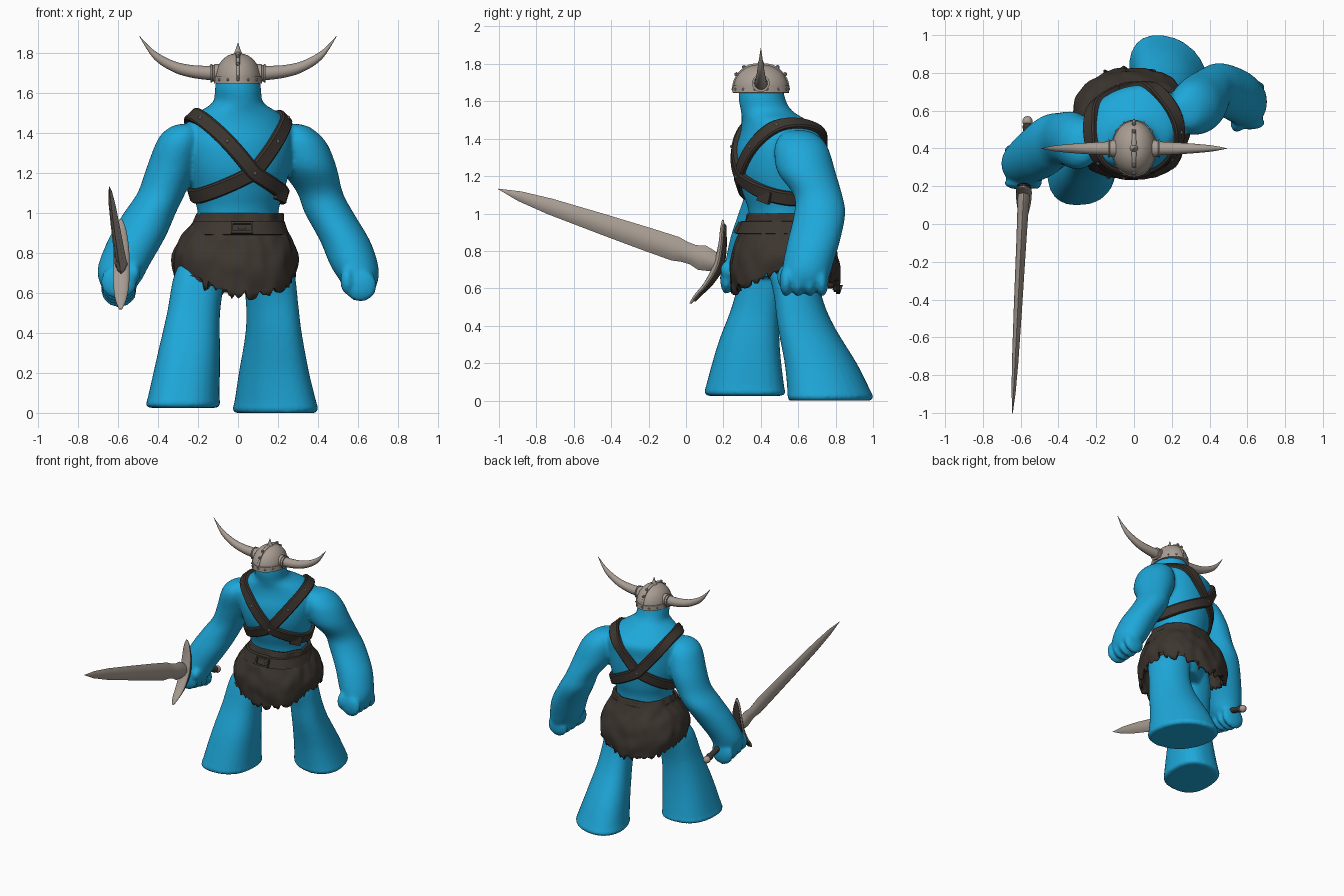
import bpy, bmesh, math, random
from mathutils import Matrix, Vector, noise
from mathutils.bvhtree import BVHTree

if "Cube" in bpy.data.objects:
    bpy.data.objects.remove(bpy.data.objects["Cube"])

random.seed(4)
TWIST = math.radians(20)


def material(name, rgb):
    m = bpy.data.materials.new(name)
    m.diffuse_color = (*rgb, 1)
    m.use_nodes = True
    m.node_tree.nodes["Principled BSDF"].inputs["Base Color"].default_value = m.diffuse_color
    return m


SKIN = material("blue_skin", (0.013, 0.39, 0.70))
HIDE = material("dark_hide", (0.046, 0.036, 0.029))
BONE = material("bone_metal", (0.39, 0.335, 0.29))


def smooth_rows(rows, steps):
    """Catmull-Rom interpolation of (x, y, z, rx, ry) rows."""
    out = []
    for i in range(len(rows) - 1):
        a, b, c, d = (rows[max(0, min(len(rows) - 1, i + k))] for k in (-1, 0, 1, 2))
        for s in range(steps):
            t = s / steps
            out.append([0.5 * (2 * q + (r - p) * t + (2 * p - 5 * q + 4 * r - u) * t * t
                               + (3 * q - p - 3 * r + u) * t ** 3) for p, q, r, u in zip(a, b, c, d)])
    return out + [list(rows[-1])]


def loft(bm, rows, n=32, steps=4, twist=0.0, sq=2.0, M=Matrix(), cap=True, skew=0.0):
    """Stack of (super)elliptic rings, turned by twist, skewed to a diagonal and moved by M."""
    rings = []
    for x, y, z, rx, ry in smooth_rows(rows, steps):
        ring = []
        for k in range(n):
            a = 2 * math.pi * k / n
            c, s = math.cos(a + skew), math.sin(a - skew)
            f = (abs(math.cos(a)) ** sq + abs(math.sin(a)) ** sq) ** (-1 / sq)
            u, v = rx * c * f, ry * s * f
            p = Vector((x + u * math.cos(twist) - v * math.sin(twist),
                        y + u * math.sin(twist) + v * math.cos(twist), z))
            ring.append(bm.verts.new(M @ p))
        rings.append(ring)
    for r0, r1 in zip(rings, rings[1:]):
        for k in range(n):
            bm.faces.new((r0[k], r0[(k + 1) % n], r1[(k + 1) % n], r1[k]))
    if cap:
        bm.faces.new(rings[0][::-1])
        bm.faces.new(rings[-1])
    return rings


def ball(bm, loc, radii, sub=2):
    M = Matrix.Translation(loc) @ Matrix.Diagonal((*radii, 1))
    bmesh.ops.create_icosphere(bm, subdivisions=sub, radius=1, matrix=M)


def finish(name, bm, mat, angle=40):
    bmesh.ops.recalc_face_normals(bm, faces=bm.faces)
    me = bpy.data.meshes.new(name)
    bm.to_mesh(me)
    me.materials.append(mat)
    me.shade_smooth()
    me.set_sharp_from_angle(angle=math.radians(angle))
    ob = bpy.data.objects.new(name, me)
    bpy.context.collection.objects.link(ob)
    return ob


# Body: torso and head, arms, legs and fists fused by a voxel remesh
TORSO = [(0, .51, .66, .14, .14), (0, .52, .8, .2, .17), (0, .515, 1.0, .205, .175),
         (0, .51, 1.1, .232, .2), (0, .5, 1.22, .265, .225), (0, .5, 1.34, .285, .225),
         (0, .51, 1.43, .272, .212), (0, .475, 1.495, .215, .172), (0, .43, 1.55, .126, .138),
         (0, .405, 1.62, .114, .125), (0, .4, 1.72, .1, .115)]
body = bmesh.new()
loft(body, TORSO, 48, twist=TWIST)
body.normal_update()
torso_tree = BVHTree.FromBMesh(body)
loft(body, [(.27, .60, 1.445, .02, .03), (.28, .60, 1.432, .07, .08), (.3, .61, 1.39, .108, .125),
            (.32, .62, 1.33, .134, .148), (.355, .645, 1.22, .14, .155), (.41, .705, 1.1, .114, .13),
            (.455, .715, 1.0, .122, .137), (.535, .685, .86, .125, .14), (.58, .655, .74, .12, .135),
            (.605, .64, .66, .095, .125), (.61, .63, .6, .06, .1)])
loft(body, [(-.26, .41, 1.445, .02, .03), (-.27, .415, 1.43, .065, .08), (-.285, .42, 1.39, .1, .12),
            (-.302, .43, 1.33, .116, .14), (-.335, .45, 1.22, .124, .145), (-.382, .45, 1.1, .12, .14),
            (-.44, .43, 1.0, .13, .15), (-.502, .38, .88, .14, .14), (-.57, .33, .74, .128, .12),
            (-.59, .31, .66, .105, .11), (-.60, .30, .6, .06, .09)])
loft(body, [(.187, .77, 0, .2, .218), (.187, .772, .02, .214, .23), (.187, .765, .05, .205, .222),
            (.18, .72, .2, .175, .192), (.178, .64, .4, .14, .15), (.17, .6, .55, .13, .128),
            (.15, .57, .7, .13, .13), (.11, .55, .8, .11, .12)], sq=2.2, skew=.13)
loft(body, [(-.275, .315, .025, .175, .205), (-.275, .315, .045, .187, .217), (-.272, .315, .07, .18, .21),
            (-.245, .335, .3, .155, .165), (-.222, .375, .5, .132, .13),
            (-.187, .43, .7, .128, .13), (-.13, .48, .8, .11, .12)], sq=2.5, skew=-.05)
for i in range(4):
    ball(body, (.612, .535 + i * .064, .637), (.085, .036, .085))       # open-side fist
    ball(body, (-.595, .215 + i * .06, .655 - i * .014), (.095, .034, .09))  # sword fist
ball(body, (.545, .53, .66), (.035, .045, .07))
ball(body, (-.52, .23, .7), (.035, .05, .05))
ob = finish("body", body, SKIN)
rm = ob.modifiers.new("fuse", 'REMESH')
rm.mode, rm.voxel_size, rm.use_smooth_shade = 'VOXEL', 0.012, True
sm = ob.modifiers.new("soften", 'SMOOTH')
sm.factor, sm.iterations = 0.5, 6

# Crossed chest straps: rays from inside the torso find each closed loop
R = Matrix.Rotation(TWIST, 3, 'Z')
studs = bmesh.new()
for name, side in (("chest_strap_right", -1), ("chest_strap_left", 1)):
    high = Vector((side * .235, 0, .285)).normalized()
    low = Vector((side * -.24, 0, -.125)).normalized()
    path = []
    for k in range(72):
        a = 2 * math.pi * k / 72
        c, s = math.cos(a), math.sin(a)
        d = R @ ((high if c > 0 else low) * abs(c) + Vector((0, -s, .15 * max(0, -s))))
        hit, nrm, _, _ = torso_tree.ray_cast(Vector((0, .5, 1.2)), d)
        path.append((hit, nrm))
    bm = bmesh.new()
    rings = []
    lift = .005 if side < 0 else 0
    for k in range(72):
        p = sum((path[(k + j) % 72][0] for j in (-1, 0, 1)), Vector()) / 3
        nr = sum((path[(k + j) % 72][1] for j in (-2, -1, 0, 1, 2)), Vector()).normalized()
        w = nr.cross(path[(k + 1) % 72][0] - path[k - 1][0]).normalized()
        rings.append([bm.verts.new(p + w * s + nr * h) for s, h in
                      ((-.038, -.025), (-.038, .014 + lift), (-.03, .022 + lift),
                       (.03, .022 + lift), (.038, .014 + lift), (.038, -.025))])
        if k in (3, 9, 18, 54):
            ball(studs, p + nr * (.021 + lift), (.01, .01, .01), 1)
    for k in range(72):
        r0, r1 = rings[k], rings[(k + 1) % 72]
        for j in range(6):
            bm.faces.new((r0[j], r0[(j + 1) % 6], r1[(j + 1) % 6], r1[j]))
    finish(name, bm, HIDE)
finish("strap_studs", studs, BONE)

# Loose strap end at the side of the chest
bm = bmesh.new()
bmesh.ops.create_cube(bm, size=1, matrix=Matrix.Translation((.215, .42, 1.09))
                      @ Matrix.Rotation(.9, 4, 'Z') @ Matrix.Rotation(.3, 4, 'Y') @ Matrix.Diagonal((.08, .02, .065, 1)))
finish("strap_end", bm, HIDE)

# Fur skirt: wobbly loft with a ragged hem, deepest at front and back
bm = bmesh.new()
rings = loft(bm, [(.01, .52, 1.0, .21, .192), (0, .52, .94, .228, .212), (-.01, .525, .86, .27, .26),
                  (-.014, .527, .77, .305, .287), (-.015, .53, .7, .312, .293),
                  (-.015, .53, .62, .3, .285)], 120, 5, sq=2.4, cap=False)
for i, ring in enumerate(rings):
    for v in ring:
        off = Vector((v.co.x + .015, v.co.y - .53, 0)).normalized()
        hem = .695 - .105 * (off @ Vector((-math.sin(.2), math.cos(.2), 0))) ** 2
        v.co.z = 1 - (1 - v.co.z) * (1 - hem) / .38
        v.co += off * .014 * noise.noise(Vector((v.co.x * 16, v.co.y * 16, v.co.z * 9)))
        if i == len(rings) - 1:
            v.co.z += random.uniform(-.028, .025)
ob = finish("fur_skirt", bm, HIDE, 60)
so = ob.modifiers.new("thickness", 'SOLIDIFY')
so.thickness = .02

# Belt (sunk into the fur at the back) and buckle with a pale pin
bm = bmesh.new()
loft(bm, [(0, .512, .89, .245, .237), (0, .512, .892, .255, .247), (.004, .51, .958, .228, .217),
          (.004, .51, .96, .218, .207)], 64, 1, sq=2.4)
finish("belt", bm, HIDE)
tilt = Matrix.Translation((.02, .275, .925)) @ Matrix.Rotation(-.45, 4, 'X')
for name, mat, bars in (("belt_buckle", HIDE, ((0, .026, .11, .012), (0, -.026, .11, .012),
                                               (.05, 0, .012, .064), (-.05, 0, .012, .064))),
                        ("buckle_pin", BONE, ((0, 0, .04, .007),))):
    bm = bmesh.new()
    for x, z, w, h in bars:
        bmesh.ops.create_cube(bm, size=1, matrix=tilt @ Matrix.Translation((x, 0, z)) @ Matrix.Diagonal((w, .018, h, 1)))
    finish(name, bm, mat)

# Helmet: dome, rim, crest, spike and rivets
bm = bmesh.new()
loft(bm, [(0, .4, 1.65, .115, .147), (0, .4, 1.7, .112, .142), (0, .4, 1.75, .09, .115),
          (0, .4, 1.785, .052, .066), (0, .4, 1.798, .006, .008)], 40)
loft(bm, [(0, .4, 1.645, .112, .143), (0, .4, 1.646, .12, .152), (0, .4, 1.684, .119, .15),
          (0, .4, 1.685, .11, .143)], 40, 1)
loft(bm, [(0, .4, 1.66, .013, .155), (0, .4, 1.71, .013, .146), (0, .4, 1.758, .013, .117),
          (0, .4, 1.795, .012, .066), (0, .4, 1.804, .006, .01)], 24, sq=4)
loft(bm, [(0, .4, 1.78, .03, .03), (0, .4, 1.81, .014, .014), (0, .4, 1.85, .001, .001)], 12)
for k in range(14):
    a = 2 * math.pi * (k + .5) / 14
    ball(bm, (.118 * math.cos(a), .4 + .15 * math.sin(a), 1.665), (.008,) * 3, 1)
for y, z in ((.13, 1.745), (.09, 1.783)):
    for s in (-1, 1):
        ball(bm, (0, .4 + s * y, z), (.012, .012, .012), 1)
finish("helmet", bm, BONE)

# Horns with sockets, mirrored left and right
for name, s in (("horn_right", -1), ("horn_left", 1)):
    bm = bmesh.new()
    M = Matrix(((0, 0, s, 0), (0, 1, 0, .4), (1, 0, 0, 0), (0, 0, 0, 1)))
    loft(bm, [(1.697, 0, .095, .046, .046), (1.697, 0, .118, .046, .046), (1.697, 0, .12, .042, .042),
              (1.697, 0, .128, .042, .042), (1.697, 0, .13, .047, .047), (1.697, 0, .138, .047, .047)], 20, 1, M=M)
    loft(bm, [(1.698, 0, .12, .037, .037), (1.705, 0, .22, .032, .032), (1.73, 0, .32, .028, .025),
              (1.79, 0, .42, .022, .015), (1.882, 0, .492, .002, .001)], 20, M=M)
    finish(name, bm, BONE)

# Sword: local z runs up the blade, local y across its width
Z = Vector((-.06, -1.17, .395)).normalized()
X = (Vector((1, 0, 0)) - Z * Z.x).normalized()
S = Matrix.Translation((-.583, .17, .735)) @ Matrix((X, Z.cross(X), Z)).transposed().to_4x4()
bm = bmesh.new()
loft(bm, [(0, 0, z, t, w) for z, t, w in
          ((0, .03, .045), (.05, .032, .06), (.09, .03, .068), (.14, .029, .054), (.19, .028, .056),
           (.24, .027, .066), (.4, .025, .063), (.65, .022, .055), (.95, .017, .043), (1.12, .011, .027),
           (1.242, .001, .001))], 8, 1, sq=1.45, M=S)
finish("sword_blade", bm, BONE, 60)
ACROSS = S @ Matrix(((1, 0, 0, 0), (0, 0, 1, 0), (0, 1, 0, 0), (0, 0, 0, 1)))
for name, mat, back, k in (("sword_guard", BONE, 0, 1), ("sword_guard_backing", HIDE, -.018, .92)):
    bm = bmesh.new()
    loft(bm, [(0, bend + back, z * k - .012, w * k, t) for bend, z, w, t in
              ((.07, -.24, .008, .006), (.053, -.19, .026, .012), (.02, -.11, .038, .016), (0, 0, .042, .02),
               (.014, .11, .038, .016), (.035, .19, .026, .012), (.047, .24, .008, .006))], 16, M=ACROSS)
    finish(name, bm, mat)
bm = bmesh.new()
loft(bm, [(0, 0, z, r, r) for z, r in ((-.38, .02), (-.36, .026), (-.33, .021), (-.15, .022), (0, .024))], 16, M=S)
finish("sword_grip", bm, HIDE)
bm = bmesh.new()
ball(bm, S @ Vector((0, 0, -.395)), (.028, .028, .028))
finish("sword_pommel", bm, BONE)
